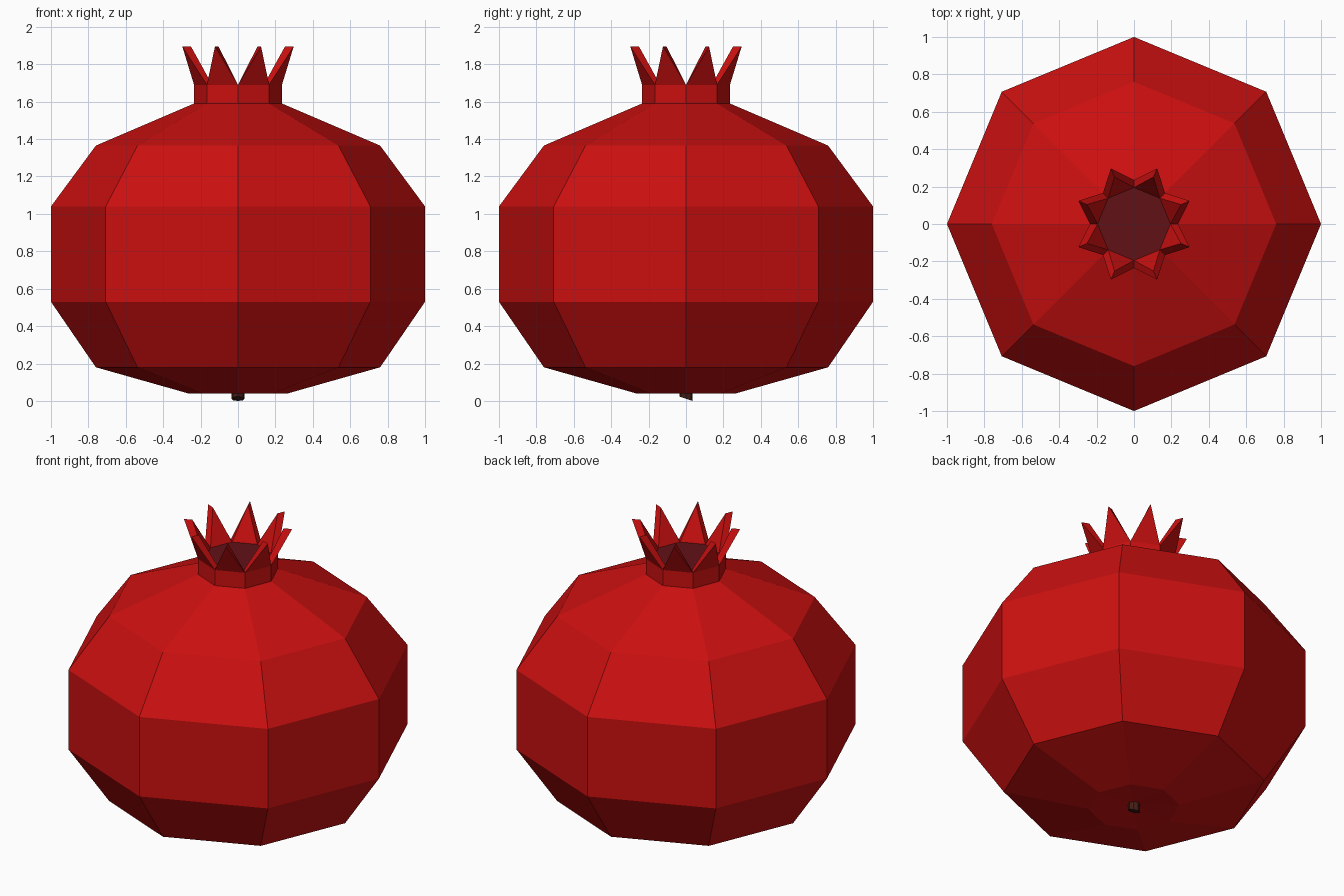
import bpy, bmesh, math
from mathutils import Vector

if "Cube" in bpy.data.objects:
    bpy.data.objects.remove(bpy.data.objects["Cube"])

N = 8


def material(name, rgb):
    m = bpy.data.materials.new(name)
    m.diffuse_color = (*rgb, 1)
    m.use_nodes = True
    m.node_tree.nodes["Principled BSDF"].inputs["Base Color"].default_value = m.diffuse_color
    return m


red = material("pomegranate red", (0.60, 0.005, 0.005))
dark = material("dark crown centre", (0.12, 0.006, 0.008))
brown = material("stem brown", (0.06, 0.012, 0.008))


def polar(r, k, z):
    a = math.tau * k / N
    return Vector((r * math.cos(a), r * math.sin(a), z))


def ring(bm, r, z):
    return [bm.verts.new(polar(r, k, z)) for k in range(N)]


def bridge(bm, lo, hi):
    for k in range(N):
        j = (k + 1) % N
        bm.faces.new((lo[k], lo[j], hi[j], hi[k]))


def finish(bm, name, mat):
    bmesh.ops.recalc_face_normals(bm, faces=bm.faces)
    me = bpy.data.meshes.new(name)
    bm.to_mesh(me)
    bm.free()
    me.materials.append(mat)
    ob = bpy.data.objects.new(name, me)
    bpy.context.collection.objects.link(ob)
    return ob


# Fruit body with collar, slightly dimpled underneath
bm = bmesh.new()
profile = [(0.265, 0.04), (0.76, 0.18), (1.0, 0.53), (1.0, 1.04),
           (0.76, 1.365), (0.235, 1.59), (0.235, 1.69), (0.195, 1.69)]
rings = [ring(bm, r, z) for r, z in profile]
for lo, hi in zip(rings, rings[1:]):
    bridge(bm, lo, hi)
tip = bm.verts.new((0, 0, 0.06))
for k in range(N):
    bm.faces.new((rings[0][(k + 1) % N], rings[0][k], tip))
bm.faces.new(rings[-1])
body = finish(bm, "fruit_body", red)
body.data.materials.append(dark)
for p in body.data.polygons:
    if len(p.vertices) == N:
        p.material_index = 1

# Crown of thick triangular sepals leaning outwards
bm = bmesh.new()
for k in range(N):
    o = [bm.verts.new(v) for v in
         (polar(0.235, k, 1.69), polar(0.235, k + 1, 1.69), polar(0.322, k + 0.5, 1.895))]
    i = [bm.verts.new(v) for v in
         (polar(0.195, k, 1.69), polar(0.195, k + 1, 1.69), polar(0.272, k + 0.5, 1.895))]
    bm.faces.new(o)
    bm.faces.new(i[::-1])
    for a, b in ((1, 2), (2, 0)):
        bm.faces.new((o[a], i[a], i[b], o[b]))
finish(bm, "crown_sepals", red)

# Stem stub with a slanted cut end
bm = bmesh.new()
low, high = ring(bm, 0.036, 0.012), ring(bm, 0.036, 0.07)
for v in low:
    v.co.z -= v.co.y / 3
bridge(bm, low, high)
bm.faces.new(low[::-1])
bm.faces.new(high)
finish(bm, "stem_stub", brown)
